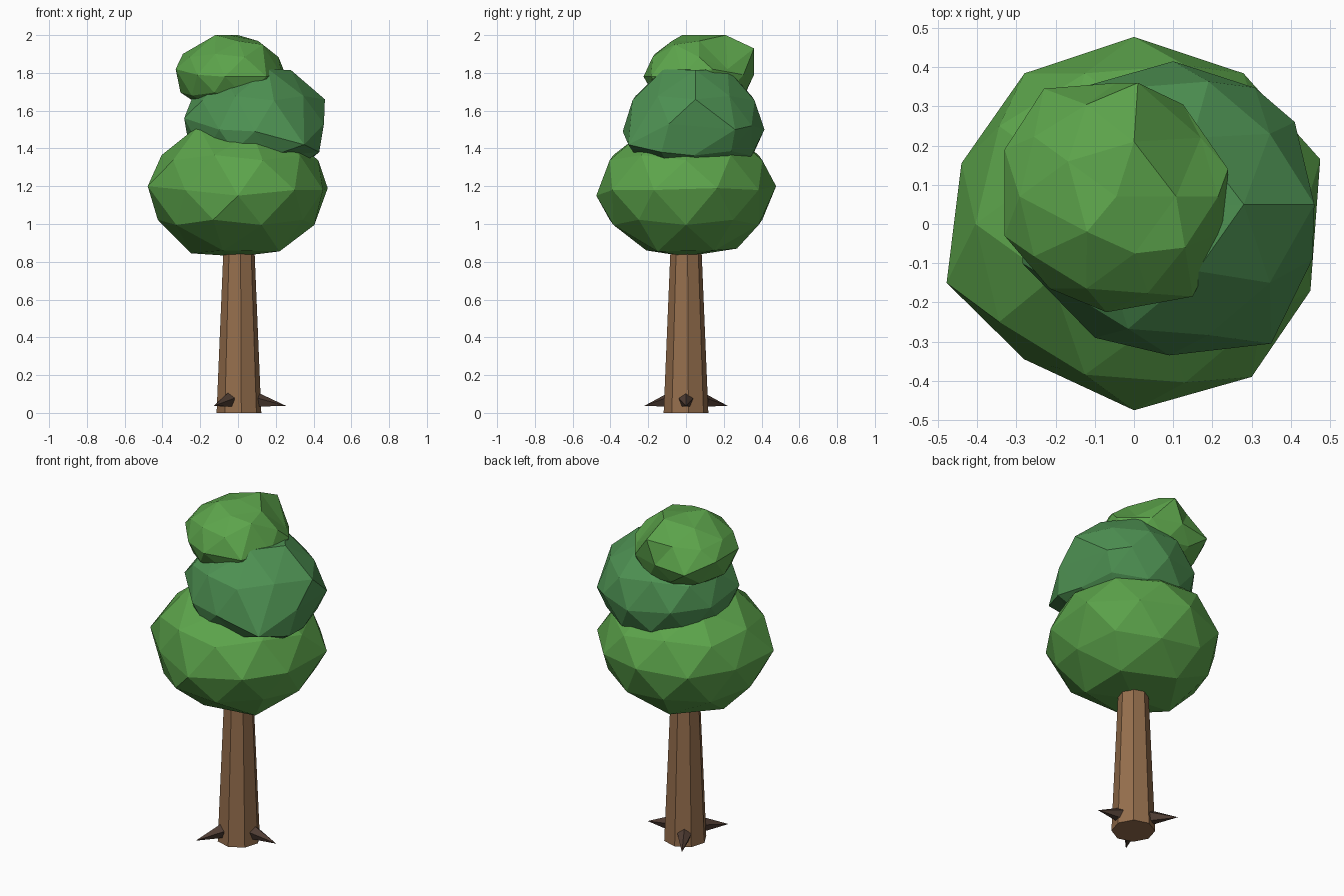
import bpy, bmesh, math
from mathutils import Vector, Matrix

if "Cube" in bpy.data.objects:
    bpy.data.objects.remove(bpy.data.objects["Cube"])


def material(name, rgb):
    m = bpy.data.materials.new(name)
    m.diffuse_color = (*rgb, 1)
    m.use_nodes = True
    m.node_tree.nodes["Principled BSDF"].inputs["Base Color"].default_value = m.diffuse_color
    return m


LIGHT_LEAF = material("light leaf green", (0.107, 0.37, 0.070))
DARK_LEAF = material("dark leaf green", (0.076, 0.287, 0.086))
BARK = material("bark brown", (0.30, 0.156, 0.073))
ROOT = material("dark root brown", (0.078, 0.046, 0.033))


def add_object(name, bm, mat):
    bmesh.ops.recalc_face_normals(bm, faces=bm.faces[:])
    mesh = bpy.data.meshes.new(name)
    bm.to_mesh(mesh)
    bm.free()
    mesh.materials.append(mat)
    obj = bpy.data.objects.new(name, mesh)
    bpy.context.collection.objects.link(obj)
    return obj


def leaf_blob(name, center, radius, half_height, mat, bumps):
    """Squashed icosphere; each bump pulls the nearest vertex to it."""
    bm = bmesh.new()
    bmesh.ops.create_icosphere(bm, subdivisions=2, radius=1)
    bmesh.ops.scale(bm, vec=(radius, radius, half_height), verts=bm.verts[:])
    bmesh.ops.translate(bm, vec=center, verts=bm.verts[:])
    for bump in bumps:
        p = Vector(bump)
        min(bm.verts, key=lambda v: (v.co - p).length).co = p
    add_object(name, bm, mat)


# Trunk: tapered octagon running up into the leaves
bm = bmesh.new()
bmesh.ops.create_cone(bm, cap_ends=True, segments=8, radius1=0.119, radius2=0.077, depth=1.0,
                      matrix=Matrix.Translation((0.005, 0, 0.5)) @ Matrix.Rotation(math.radians(6), 4, 'Z'))
add_object("trunk", bm, BARK)

# Three root spikes around the foot, tips pointing slightly down
for i in range(3):
    a = math.radians(120 * i)
    out = Vector((math.cos(a), math.sin(a), 0))
    base = out * 0.10 + Vector((0, 0, 0.066))
    tip = out * 0.255 + Vector((0, 0, 0.037))
    axis = tip - base
    bm = bmesh.new()
    bmesh.ops.create_cone(bm, cap_ends=True, segments=5, radius1=0.041, radius2=0, depth=axis.length,
                          matrix=Matrix.Translation((base + tip) / 2) @ axis.to_track_quat('Z', 'Y').to_matrix().to_4x4())
    bmesh.ops.remove_doubles(bm, verts=bm.verts[:], dist=1e-5)
    add_object(f"root_{i + 1}", bm, ROOT)

# Crown: three stacked leaf masses
leaf_blob("lower_leaves", (0, 0, 1.18), 0.475, 0.352, LIGHT_LEAF, [
    (0, -0.475, 1.15), (0, 0.477, 1.2), (-0.478, -0.15, 1.2), (0.45, -0.17, 1.18),
    (0.475, 0.165, 1.19), (-0.44, 0.155, 1.19), (-0.28, -0.345, 1.18), (0.3, -0.39, 1.18),
    (-0.21, -0.14, 1.52), (-0.25, 0, 0.845), (0.22, -0.15, 0.855), (0.22, 0.15, 0.86),
    (-0.08, -0.21, 0.86), (-0.08, 0.27, 0.87)])
leaf_blob("middle_leaves", (0.085, 0.04, 1.52), 0.38, 0.30, DARK_LEAF, [
    (0.35, -0.305, 1.42), (0.09, -0.335, 1.49), (0.46, 0.05, 1.66), (0.41, 0.26, 1.5),
    (0.1, 0.415, 1.5), (-0.285, -0.1, 1.56), (-0.1, -0.29, 1.5), (0.28, 0.05, 1.815),
    (0.15, 0.22, 1.82), (0.16, -0.12, 1.82), (0.455, -0.09, 1.53), (0.43, -0.13, 1.38)])
leaf_blob("top_leaves", (-0.045, 0.07, 1.79), 0.29, 0.21, LIGHT_LEAF, [
    (0.15, -0.185, 1.78), (-0.07, -0.225, 1.78), (-0.33, -0.03, 1.82), (-0.33, 0.19, 1.82),
    (-0.23, 0.345, 1.77), (0.01, 0.36, 1.93), (0.24, 0.14, 1.82), (0.17, 0.22, 1.82),
    (0.13, -0.06, 1.95), (-0.12, -0.02, 2.0), (0.0, 0.21, 2.0), (-0.22, 0.07, 1.64)])
